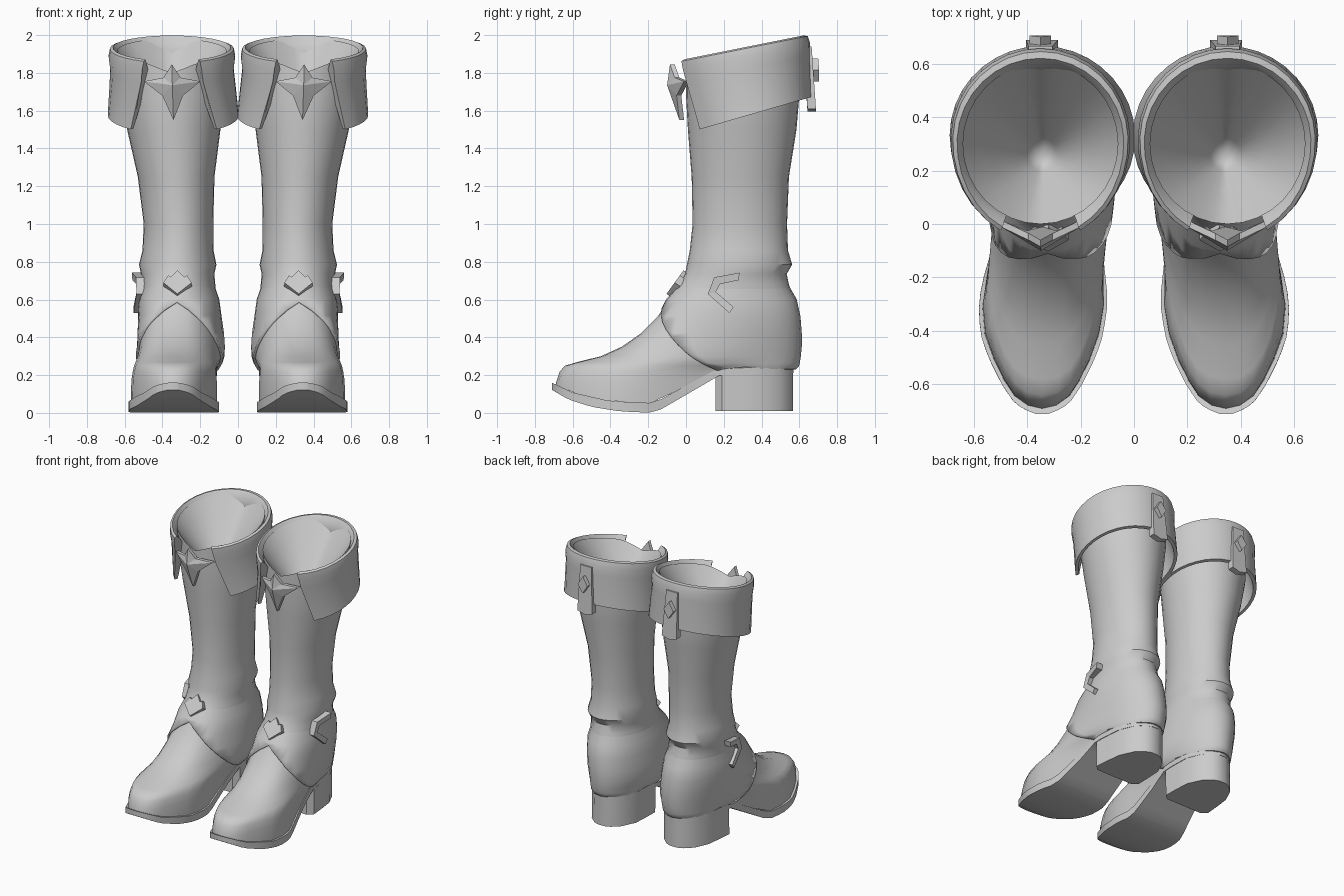
import bpy, bmesh, math
from mathutils import Vector

cube = bpy.data.objects.get("Cube")
if cube:
    bpy.data.objects.remove(cube)

leather = bpy.data.materials.new("grey leather")
leather.use_nodes = True
GREY = (0.6, 0.6, 0.6, 1)
leather.diffuse_color = GREY
leather.node_tree.nodes["Principled BSDF"].inputs["Base Color"].default_value = GREY


def interp(table, v):
    if v <= table[0][0]:
        return table[0][1]
    for (a, fa), (b, fb) in zip(table, table[1:]):
        if v <= b:
            return fa + (fb - fa) * (v - a) / (b - a)
    return table[-1][1]


# Shared curves: leg axis by height, inward turn of the heel by depth and height,
# sole half width and sole heights by depth
AXIS = [(0, .345), (.24, .343), (.5, .335), (.75, .32), (1, .315), (1.5, .34), (1.8, .35)]
TURN = [(-.4, 0), (-.2, .01), (.15, .042), (.4, .05)]
TURN_FADE = [(.35, 1), (.75, 0)]
WIDTH = [(-.71, .025), (-.69, .075), (-.66, .11), (-.6, .15), (-.5, .2), (-.42, .227), (-.33, .24),
         (-.24, .236), (-.12, .212), (.05, .192), (.25, .186), (.4, .172), (.5, .125), (.55, .07), (.57, .02)]
SOLE_TOP = [(-.71, .16), (-.6, .108), (-.4, .062), (-.17, .052), (0, .145), (.18, .24), (.57, .24)]
SOLE_BOTTOM = [(-.71, .122), (-.62, .07), (-.5, .032), (-.35, .008), (-.17, 0),
               (-.13, .02), (.18, .2), (.57, .21)]


def finish(name, bm, thickness=0, smooth=True):
    """Shift a part from its local axis onto the leg and mirror it to the other boot."""
    bmesh.ops.remove_doubles(bm, verts=bm.verts, dist=0.0005)
    bmesh.ops.recalc_face_normals(bm, faces=bm.faces)
    for v in bm.verts:
        v.co.x += interp(AXIS, v.co.z) - interp(TURN, v.co.y) * interp(TURN_FADE, v.co.z)
    mesh = bpy.data.meshes.new(name)
    bm.to_mesh(mesh)
    bm.free()
    mesh.materials.append(leather)
    ob = bpy.data.objects.new(name, mesh)
    bpy.context.collection.objects.link(ob)
    if thickness:
        mod = ob.modifiers.new("thickness", "SOLIDIFY")
        mod.thickness, mod.offset = thickness, 0
    ob.modifiers.new("pair", "MIRROR").use_mirror_merge = False
    if smooth:
        bpy.ops.object.select_all(action="DESELECT")
        ob.select_set(True)
        bpy.context.view_layer.objects.active = ob
        bpy.ops.object.shade_smooth_by_angle(angle=math.radians(38))


def loft(bm, rings, closed=False):
    rows = [[bm.verts.new(p) for p in ring] for ring in rings]
    n = len(rows[0])
    for a, b in zip(rows, rows[1:]):
        for i in range(n if closed else n - 1):
            j = (i + 1) % n
            bm.faces.new((a[i], a[j], b[j], b[i]))
    return rows


def cap_ends(bm, rows):
    bm.faces.new(rows[0])
    bm.faces.new(rows[-1])


def mirror_half(bm):
    geom = bmesh.ops.duplicate(bm, geom=bm.verts[:] + bm.edges[:] + bm.faces[:])["geom"]
    for v in geom:
        if isinstance(v, bmesh.types.BMVert):
            v.co.x *= -1
    bmesh.ops.remove_doubles(bm, verts=bm.verts, dist=0.0005)


def plate(name, outline, depth, peak=None):
    """Outline extruded by depth; a peak turns the front into a pyramid."""
    bm = bmesh.new()
    front = [bm.verts.new(p) for p in outline]
    back = [bm.verts.new(Vector(p) + Vector(depth)) for p in outline]
    n = len(front)
    for i in range(n):
        bm.faces.new((front[i], front[(i + 1) % n], back[(i + 1) % n], back[i]))
    bm.faces.new(back)
    if peak:
        tip = bm.verts.new(peak)
        for i in range(n):
            bm.faces.new((front[i], front[(i + 1) % n], tip))
    else:
        bm.faces.new(front)
    finish(name, bm, smooth=False)


# Leg and foot sections: height, front, back, half width, share of sole shape
SECTIONS = [(0, -.69, .56, .228, 1), (.17, -.685, .565, .228, .9), (.22, -.668, .575, .224, .7),
            (.25, -.64, .585, .222, .42), (.268, -.58, .59, .22, .18), (.3, -.45, .595, .218, 0),
            (.35, -.34, .6, .217, 0), (.42, -.24, .6, .215, 0), (.51, -.15, .593, .208, 0),
            (.6, -.09, .573, .2, 0), (.68, -.04, .545, .196, 0), (.735, -.005, .533, .194, 0),
            (.785, .005, .562, .205, 0), (.86, .02, .54, .188, 0), (1, .035, .535, .184, 0),
            (1.25, .03, .545, .203, 0), (1.5, .01, .585, .247, 0), (1.68, 0, .6, .275, 0)]
STEPS = 16


def half_ring(z, front, back, half, share):
    ring = []
    for i in range(STEPS + 1):
        t = math.pi * i / STEPS
        u = (1 - math.cos(t)) / 2
        y = front + (back - front) * u
        sole = interp(WIDTH, -.71 + 1.28 * u) / .24
        # the instep is broader than a plain ellipse
        bulge = .75 if z < .65 and u < .5 else 1
        w = half * ((1 - share) * abs(math.sin(t)) ** bulge + share * sole)
        if i in (0, STEPS):
            w = 0
        ring.append((w, y, max(z, interp(SOLE_TOP, y))))
    return ring


# Boot body, with a slanted top that dips at the front and sinks into a funnel
rings = [half_ring(*s) for s in SECTIONS]
rim = [(x * 1.06, y, 1.8 + .22 * y + .05 * min(1, x / .14)) for x, y, z in rings[-1]]
rings.append(rim)
for f in (.8, .5, .2, 0):
    rings.append([(x * f, .25 + (y - .25) * f, 1.5 + (z - 1.5) * f) for x, y, z in rim])
bm = bmesh.new()
loft(bm, rings)
mirror_half(bm)
finish("boot_bodies", bm)

# Ankle wrap with a pointed front edge, blending into the leg at its top
bm = bmesh.new()
rings = []
for z, front, back, half, share in SECTIONS[:12]:
    grow = .003 if z < .65 else -.016
    rings.append(half_ring(z, front - grow, back + grow, half + grow, share))
loft(bm, rings)
p1, p2, p3 = Vector((0, -.11, .59)), Vector((.15, -.085, .44)), Vector((.21, .12, .24))
bmesh.ops.bisect_plane(bm, geom=bm.verts[:] + bm.edges[:] + bm.faces[:], plane_co=p1,
                       plane_no=(p2 - p1).cross(p3 - p1), clear_inner=True)
mirror_half(bm)
finish("ankle_wraps", bm, thickness=.02)

# Curved sole
bm = bmesh.new()
rings = []
for i in range(33):
    y = -.71 + 1.28 * (1 - math.cos(math.pi * i / 32)) / 2
    w, top, low = interp(WIDTH, y), interp(SOLE_TOP, y), interp(SOLE_BOTTOM, y)
    rings.append([(w, y, top), (-w, y, top), (-w, y, low), (w, y, low)])
cap_ends(bm, loft(bm, rings, closed=True))
finish("soles", bm)

# Heel block
bm = bmesh.new()
plan = [(.15, .157)] + [(interp(WIDTH, y), y) for y in (.19, .3, .4, .45, .5, .55, .567)]
plan += [(-x, y) for x, y in reversed(plan)]
cap_ends(bm, loft(bm, [[(x * .98, y, z) for x, y in plan] for z in (.01, .236)], closed=True))
finish("heels", bm)

# Turned-down cuff: x radius, front and back radius, y centre, height, slope, front gap angle
CUFF = [(.265, .28, .275, .3, 1.78, .2, 27), (.297, .325, .297, .3, 1.85, .2, 27),
        (.312, .355, .315, .305, 1.874, .2, 27), (.328, .375, .335, .31, 1.866, .2, 27),
        (.336, .375, .342, .315, 1.82, .21, 28), (.328, .365, .34, .318, 1.75, .22, 30),
        (.347, .338, .338, .328, 1.48, .29, 41), (.325, .315, .315, .328, 1.48, .29, 41)]
bm = bmesh.new()
rings = []
for i in range(29):
    ring = []
    for rx, front, back, cy, z, slope, gap in CUFF:
        a = math.radians(gap + (360 - 2 * gap) * i / 28)
        y = cy - (front if math.cos(a) > 0 else back) * math.cos(a)
        ring.append((rx * math.sin(a), y, z + slope * y))
    rings.append(ring)
cap_ends(bm, loft(bm, rings, closed=True))
finish("cuffs", bm)

# Four-pointed star badge
plate("star_badges", [(0, -.085, 1.845), (.045, -.06, 1.775), (.15, -.01, 1.755), (.055, -.05, 1.68),
                      (0, -.035, 1.55), (-.055, -.05, 1.68), (-.15, -.01, 1.755), (-.045, -.06, 1.775)],
      (0, .025, 0), (0, -.1, 1.735))

# Notched diamond on the instep
plate("instep_diamonds", [(x, -.06 + (z - .69) * .72, z) for x, z in
                          [(0, .755), (.035, .72), (.05, .728), (.075, .69), (0, .63),
                           (-.075, .69), (-.05, .728), (-.035, .72)]], (0, .03, -.02))

# Bracket-shaped side clasp
bm = bmesh.new()
OUTER = [(.285, .742), (.15, .718), (.115, .63), (.23, .528)]
INNER = [(.277, .702), (.18, .682), (.158, .64), (.252, .56)]
rings = []
for (ya, za), (yb, zb), x in zip(OUTER, INNER, (.22, .2, .2, .222)):
    rings.append([(x - .03, ya, za), (x + .022, ya, za), (x + .022, yb, zb), (x - .03, yb, zb)])
cap_ends(bm, loft(bm, rings, closed=True))
finish("side_clasps", bm, smooth=False)

# Back strap and its diamond stud
plate("back_straps", [(-.045, .665, 1.94), (.045, .665, 1.94), (.06, .688, 1.61), (0, .688, 1.595),
                      (-.06, .688, 1.61)], (0, -.045, 0))
plate("strap_studs", [(0, .7, 1.875), (.04, .705, 1.815), (0, .705, 1.755), (-.04, .705, 1.815)],
      (0, -.035, 0))
